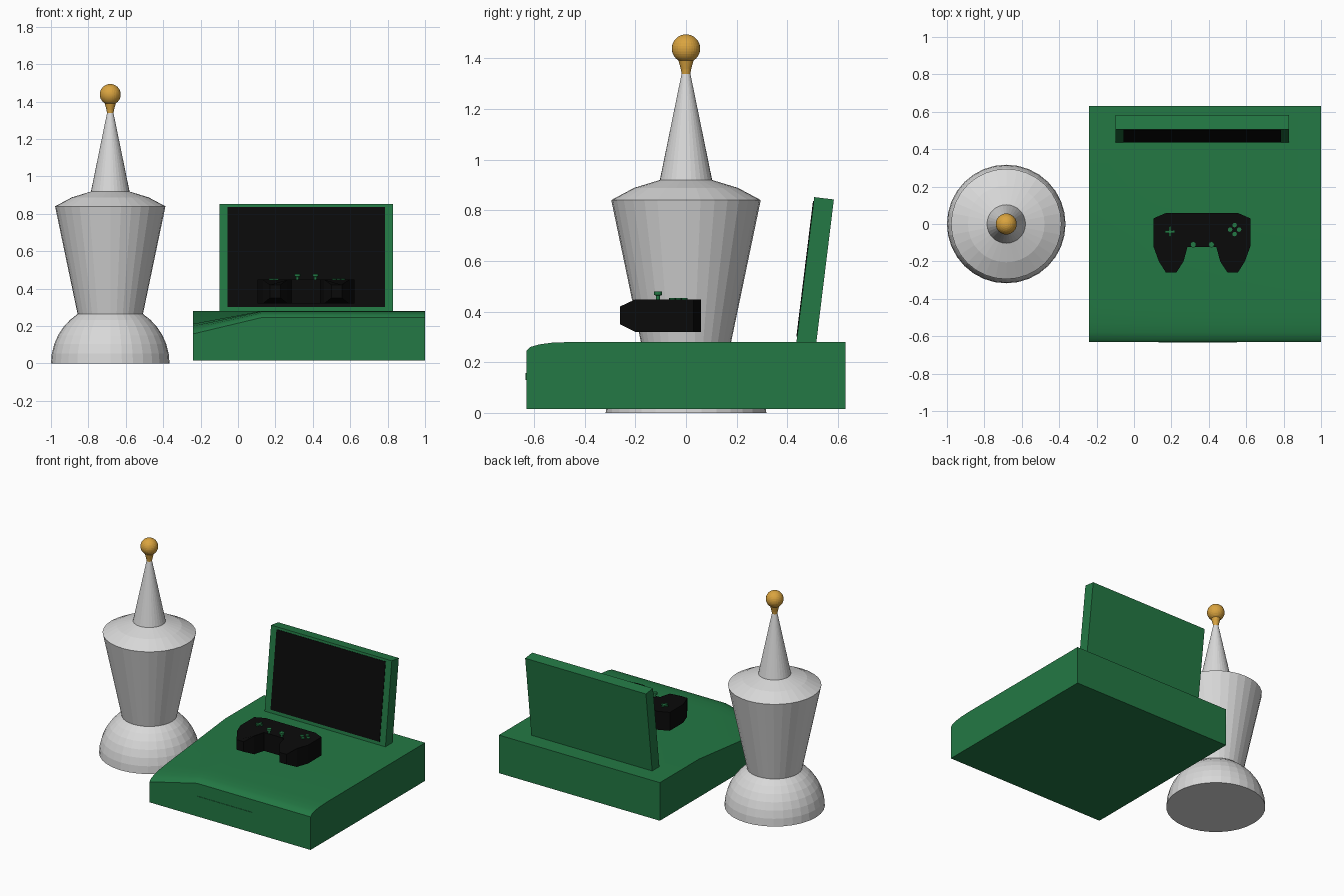
import bpy, bmesh, math
from mathutils import Matrix, Vector

if "Cube" in bpy.data.objects:
    bpy.data.objects.remove(bpy.data.objects["Cube"])


def material(name, rgb):
    m = bpy.data.materials.new(name)
    m.diffuse_color = (*rgb, 1)
    m.use_nodes = True
    m.node_tree.nodes["Principled BSDF"].inputs["Base Color"].default_value = m.diffuse_color
    return m


GREEN = material("green", (0.0168, 0.19, 0.058))
BLACK = material("black", (0.003, 0.003, 0.003))
GREY = material("light grey", (0.69, 0.69, 0.69))
GOLD = material("gold", (0.70, 0.37, 0.05))


def finish(name, bm, mat, smooth=None):
    bmesh.ops.recalc_face_normals(bm, faces=bm.faces)
    me = bpy.data.meshes.new(name)
    bm.to_mesh(me)
    bm.free()
    me.materials.append(mat)
    ob = bpy.data.objects.new(name, me)
    bpy.context.collection.objects.link(ob)
    if smooth:
        bpy.ops.object.select_all(action='DESELECT')
        ob.select_set(True)
        bpy.context.view_layer.objects.active = ob
        bpy.ops.object.shade_smooth_by_angle(angle=math.radians(smooth))
    return ob


def loft(name, rings, mat, smooth=None):
    """Join closed rings of points and cap both ends."""
    bm = bmesh.new()
    rows = [[bm.verts.new(p) for p in ring] for ring in rings]
    for a, b in zip(rows, rows[1:]):
        for i in range(len(a)):
            j = (i + 1) % len(a)
            bm.faces.new((a[i], a[j], b[j], b[i]))
    bm.faces.new(rows[0])
    bm.faces.new(rows[-1])
    return finish(name, bm, mat, smooth)


def lathe(name, x, y, profile, mat, n=32, smooth=None):
    turn = [2 * math.pi * i / n for i in range(n)]
    return loft(name, [[(x + r * math.cos(a), y + r * math.sin(a), z) for a in turn]
                       for r, z in profile], mat, smooth)


def box(name, lo, hi, mat):
    (x0, y0, z0), (x1, y1, z1) = lo, hi
    return loft(name, [[(x0, y0, z), (x1, y0, z), (x1, y1, z), (x0, y1, z)]
                       for z in (z0, z1)], mat)


# Tower: hemispherical foot, flared body, shallow cap and spire
TX = -0.683
R = 0.317
dome = [(R * math.cos(a), R * math.sin(a))
        for a in [math.asin(0.265 / R) * i / 6 for i in range(7)]]
lathe("tower_foot", TX, 0, dome, GREY)
lathe("tower_body", TX, 0, [(0.175, 0.265), (0.295, 0.84)], GREY)
lathe("tower_cap", TX, 0, [(0.295, 0.84), (0.205, 0.888), (0.10, 0.92)], GREY)
lathe("tower_spire", TX, 0, [(0.103, 0.92), (0.017, 1.34)], GREY)

# Gold finial: flared neck and ball
lathe("finial_neck", TX, 0, [(0.017, 1.335), (0.02, 1.355), (0.032, 1.40)], GOLD)
bm = bmesh.new()
bmesh.ops.create_uvsphere(bm, u_segments=32, v_segments=16, radius=0.056,
                          matrix=Matrix.Translation((TX, 0, 1.438)))
finish("finial_ball", bm, GOLD)

# Console base: side profile swept across x, left front corner dropping away
side = [(-0.63, 0.245), (-0.615, 0.26), (-0.58, 0.27), (-0.53, 0.277),
        (-0.45, 0.28), (0.2, 0.28), (0.63, 0.28)]


def section(x, drop):
    top = [(x, y, z - drop * max(0, (0.2 - y) / 0.83)) for y, z in side]
    return top + [(x, 0.63, 0.015), (x, -0.63, 0.015)]


loft("console_base", [section(-0.24, 0.087), section(0.125, 0), section(1.0, 0)],
     GREEN, 30)
box("front_slot_plate", (0.13, -0.633, 0.13), (0.55, -0.627, 0.157), GREEN)

# Tilted screen: frame and dark display plate
tilt = Matrix.Translation((0.365, 0.436, 0.28)) @ Matrix.Rotation(math.radians(-7), 4, 'X')
for ob in (box("screen_frame", (-0.465, 0, -0.01), (0.465, 0.078, 0.576), GREEN),
           box("screen_display", (-0.42, -0.003, 0.022), (0.42, 0.004, 0.56), BLACK)):
    ob.data.transform(tilt)

# Game controller: mirrored outline, grip ends tapering towards the front
CX = 0.363
half = [(0.19, 0.06), (0.259, 0.03), (0.259, -0.12), (0.23, -0.20), (0.192, -0.26),
        (0.137, -0.26), (0.098, -0.20), (0.077, -0.122)]
outline = [(CX + x, y) for x, y in half] + [(CX - x, y) for x, y in reversed(half)]


def slab(z, z_end):
    return [(x, y, z_end if y < -0.25 else z) for x, y in outline]


loft("controller_body", [slab(0.32, 0.35), slab(0.448, 0.42)], BLACK)

# Controller details: cross pad, four buttons, two sticks
TOP = 0.445
for tag, w, d in (("across", 0.025, 0.006), ("along", 0.006, 0.027)):
    box("cross_pad_" + tag, (0.192 - w, -0.041 - d, TOP),
        (0.192 + w, -0.041 + d, 0.453), GREEN)
for i in range(4):
    a = i * math.pi / 2
    lathe("button", 0.538 + 0.024 * math.cos(a), -0.03 + 0.024 * math.sin(a),
          [(0.012, TOP), (0.012, 0.454)], GREEN, 12)
for x in (0.317, 0.414):
    lathe("stick", x, -0.11, [(0.008, TOP), (0.008, 0.463), (0.016, 0.465), (0.016, 0.479)],
          GREEN, 12)
